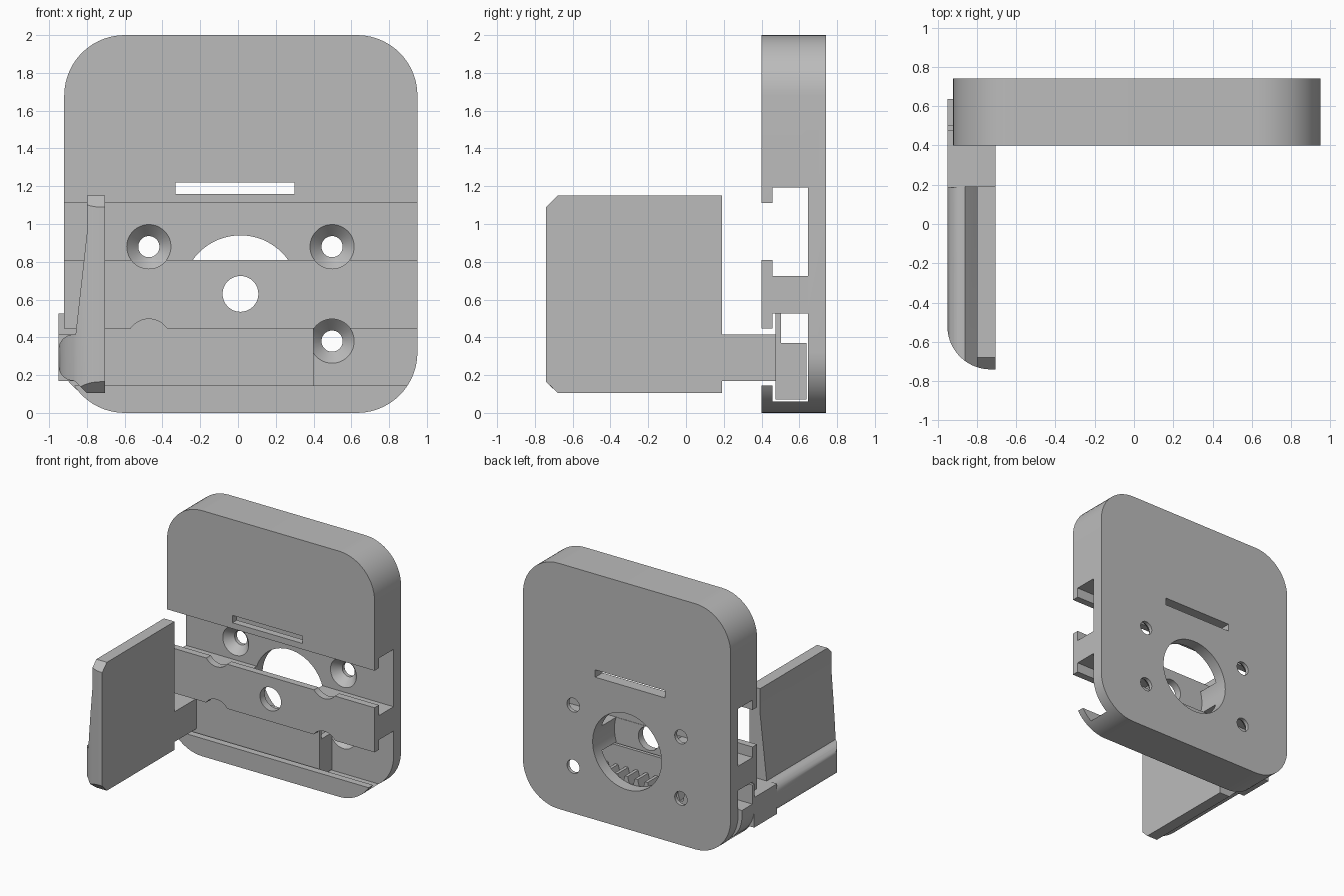
import bpy, bmesh, math
from mathutils import Vector

cube = bpy.data.objects.get("Cube")
if cube:
    bpy.data.objects.remove(cube, do_unlink=True)

grey = bpy.data.materials.new("plain_grey")
grey.use_nodes = True
grey.diffuse_color = (0.5, 0.5, 0.5, 1)
grey.node_tree.nodes["Principled BSDF"].inputs["Base Color"].default_value = (0.5, 0.5, 0.5, 1)


def finish(name, bm):
    bmesh.ops.recalc_face_normals(bm, faces=bm.faces)
    mesh = bpy.data.meshes.new(name)
    bm.to_mesh(mesh)
    bm.free()
    mesh.materials.append(grey)
    obj = bpy.data.objects.new(name, mesh)
    bpy.context.collection.objects.link(obj)
    return obj


def prism(name, outline, axis, start, end):
    """Extrude a 2D outline along x (y,z), y (x,z) or z (x,y)."""
    def place(u, v, w):
        return {"x": (w, u, v), "y": (u, w, v), "z": (u, v, w)}[axis]
    bm = bmesh.new()
    face = bm.faces.new([bm.verts.new(place(u, v, start)) for u, v in outline])
    out = bmesh.ops.extrude_face_region(bm, geom=[face])
    verts = [g for g in out["geom"] if isinstance(g, bmesh.types.BMVert)]
    bmesh.ops.translate(bm, verts=verts, vec=Vector(place(0, 0, end - start)))
    return finish(name, bm)


def turned(name, x, z, stations, n=48):
    """Round solid along y from (y, radius) stations."""
    bm = bmesh.new()
    rings = [[bm.verts.new((x + r * math.cos(2 * math.pi * i / n), y,
                            z + r * math.sin(2 * math.pi * i / n))) for i in range(n)]
             for y, r in stations]
    for a, b in zip(rings, rings[1:]):
        for i in range(n):
            j = (i + 1) % n
            bm.faces.new((a[i], a[j], b[j], b[i]))
    bm.faces.new(rings[0])
    bm.faces.new(rings[-1])
    return finish(name, bm)


def arc(cx, cy, r, a0, a1, n=14):
    angles = [math.radians(a0 + (a1 - a0) * i / n) for i in range(n + 1)]
    return [(cx + r * math.cos(a), cy + r * math.sin(a)) for a in angles]


def rect(u0, v0, u1, v1):
    return [(u0, v0), (u1, v0), (u1, v1), (u0, v1)]


def combine(obj, tool, operation):
    mod = obj.modifiers.new("combine", "BOOLEAN")
    mod.operation, mod.solver, mod.object = operation, "EXACT", tool
    bpy.context.view_layer.objects.active = obj
    bpy.ops.object.modifier_apply(modifier=mod.name)
    bpy.data.objects.remove(tool, do_unlink=True)


def smooth(obj):
    bpy.ops.object.select_all(action="DESELECT")
    obj.select_set(True)
    bpy.context.view_layer.objects.active = obj
    bpy.ops.object.shade_smooth_by_angle(angle=math.radians(25))


# Housing: rounded slab
L, R, FRONT, BACK, RAD = -0.92, 0.95, 0.40, 0.74, 0.32
outline = (arc(R - RAD, 2 - RAD, RAD, 0, 90) + arc(L + RAD, 2 - RAD, RAD, 90, 180)
           + arc(L + RAD, RAD, RAD, 180, 270) + arc(R - RAD, RAD, RAD, 270, 360))
housing = prism("housing", outline, "y", FRONT, BACK)

# Two T-slots running the full width
for bottom in (0.06, 0.725):
    lip, top = bottom + 0.085, bottom + 0.467
    slot = [(0.3, lip), (0.457, lip), (0.457, bottom), (0.645, bottom),
            (0.645, top), (0.457, top), (0.457, top - 0.08), (0.3, top - 0.08)]
    combine(housing, prism("slot_cutter", slot, "x", -1.2, 1.2), "DIFFERENCE")

# Narrow slit, gear pocket, shaft hole and countersunk screw holes
combine(housing, prism("slit_cutter", rect(-0.33, 1.16, 0.30, 1.22), "y", 0.3, 0.9), "DIFFERENCE")
combine(housing, turned("pocket_cutter", 0.013, 0.63, [(0.46, 0.31), (0.9, 0.31)], 64), "DIFFERENCE")
combine(housing, turned("shaft_cutter", 0.013, 0.63, [(0.3, 0.095), (0.6, 0.095)], 32), "DIFFERENCE")
for x in (-0.472, 0.498):
    for z in (0.38, 0.88):
        steps = [(0.3, 0.117), (0.645, 0.117), (0.71, 0.056), (0.9, 0.056)]
        combine(housing, turned("screw_cutter", x, z, steps), "DIFFERENCE")
smooth(housing)

# Sliding rack: thin front web and a toothed bar behind it
END = 0.40
corner = arc(-0.70, 0.32, 0.25, 180, 270)
rack = prism("sliding_rack", corner + [(END, 0.07), (END, 0.525), (-0.95, 0.525)],
             "y", 0.475, 0.502)
teeth = [(END, 0.07), (END, 0.37)]
pitch = 0.09
for i in range(12):
    x = 0.35 - i * pitch
    teeth += [(x, 0.37), (x - 0.02, 0.30), (x - 0.045, 0.30), (x - 0.065, 0.37)]
teeth += [(-0.95, 0.37)]
combine(rack, prism("rack_teeth", corner + teeth, "y", 0.49, 0.637), "UNION")

# Side arm: tapered plate with a rounded outer rib
INNER = -0.705
section = ([(INNER, 0.105), (INNER, 1.15), (-0.80, 1.15), (-0.80, 0.95), (-0.86, 0.415)]
           + arc(-0.87, 0.335, 0.08, 90, 180, 8) + arc(-0.87, 0.25, 0.08, 180, 270, 8)
           + [(-0.86, 0.165), (-0.80, 0.105)])
arm = prism("side_arm", section, "y", -0.74, 0.19)

# Trim the arm: chamfered front corners and a curved plan at the tip
side = [(0.3, 0), (0.3, 1.3), (-0.5, 1.3), (-0.5, 1.15), (-0.68, 1.15), (-0.74, 1.09),
        (-0.74, 0.165), (-0.68, 0.105), (-0.5, 0.105), (-0.5, 0)]
combine(arm, prism("side_trim", side, "x", -1.2, 0), "INTERSECT")
plan = arc(-0.73, -0.52, 0.22, 180, 270) + [(-0.6, -0.74), (-0.6, 0.3), (-0.95, 0.3)]
combine(arm, prism("plan_trim", plan, "z", -0.2, 1.4), "INTERSECT")

# Neck joining the arm to the rack
combine(arm, prism("neck", rect(-0.95, 0.17, INNER, 0.415), "y", 0.185, 0.48), "UNION")
smooth(arm)
smooth(rack)
